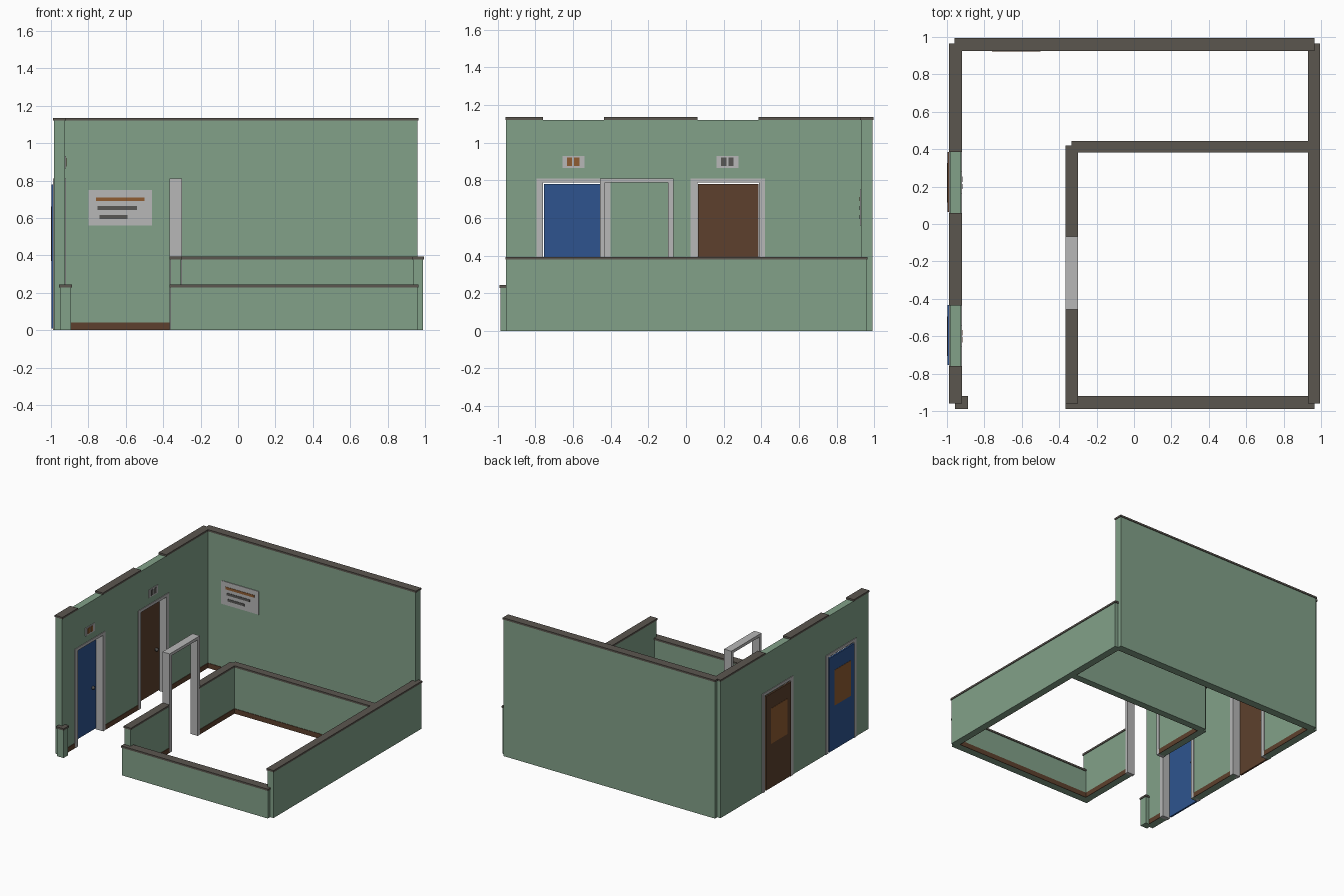
import bpy
import bmesh
import math
from mathutils import Matrix

if "Cube" in bpy.data.objects:
    bpy.data.objects.remove(bpy.data.objects["Cube"])


def material(name, rgb):
    m = bpy.data.materials.new(name)
    lin = [(c / 255 / 12.92) if c < 10 else ((c / 255 + 0.055) / 1.055) ** 2.4 for c in rgb]
    m.diffuse_color = (*lin, 1)
    m.use_nodes = True
    m.node_tree.nodes["Principled BSDF"].inputs["Base Color"].default_value = m.diffuse_color
    return m


GREEN = material("wall_green", (130, 161, 137))
CAP = material("cap_grey", (91, 86, 79))
LIGHT = material("light_grey", (183, 183, 183))
BROWN = material("dark_brown", (93, 64, 45))
BLUE = material("door_blue", (46, 84, 143))
ORANGE = material("orange_brown", (143, 92, 50))
DARK = material("sign_grey", (88, 87, 85))


def finish(name, bm, mat):
    me = bpy.data.meshes.new(name)
    bm.to_mesh(me)
    bm.free()
    me.materials.append(mat)
    ob = bpy.data.objects.new(name, me)
    bpy.context.collection.objects.link(ob)
    return ob


def boxes(name, mat, *spans):
    """One object from boxes given as (x0, x1, y0, y1, z0, z1)."""
    bm = bmesh.new()
    for x0, x1, y0, y1, z0, z1 in spans:
        mtx = Matrix.Translation(((x0 + x1) / 2, (y0 + y1) / 2, (z0 + z1) / 2))
        mtx = mtx @ Matrix.Diagonal((x1 - x0, y1 - y0, z1 - z0, 1))
        bmesh.ops.create_cube(bm, size=1, matrix=mtx)
    return finish(name, bm, mat)


def wall(name, x0, x1, y0, y1, h):
    """Wall body with a slightly overhanging cap; h is the top of the cap."""
    o = 0.005
    boxes(name, GREEN, (x0, x1, y0, y1, 0, h - 0.015))
    boxes(name + "_cap", CAP, (x0 - o, x1 + o, y0 - o, y1 + o, h - 0.015, h))


TALL, LOW, FRONT = 1.135, 0.393, 0.243

# Tall back wall, low side, inner and front walls
wall("back_wall", -0.955, 0.96, 0.93, 0.99, TALL)
wall("right_wall", 0.935, 0.99, -0.955, 0.96, LOW)
wall("inner_wall", -0.33, 0.94, 0.387, 0.44, LOW)
wall("front_wall", -0.362, 0.96, -0.985, -0.925, FRONT)
wall("front_stub", -0.953, -0.892, -0.985, -0.925, FRONT)
wall("partition_front", -0.36, -0.304, -0.955, -0.452, LOW)
wall("partition_back", -0.36, -0.304, -0.07, 0.415, LOW)

# Tall left wall with two door openings, caps broken above the doors
XL, XR = -0.985, -0.925
SHIFTS = {"brown": 0.0, "blue": -0.82}
for name, a, b in (("front", -0.955, -0.765), ("middle", -0.43, 0.055), ("back", 0.39, 0.96)):
    wall("left_wall_" + name, XL, XR, a, b, TALL)

for name, s in SHIFTS.items():
    boxes(name + "_lintel", GREEN, (XL, XR, s + 0.055, s + 0.39, 0.80, TALL - 0.015))
    # Door surround running through the wall
    boxes(name + "_door_frame", LIGHT,
          (-0.99, -0.92, s + 0.025, s + 0.06, 0, 0.81),
          (-0.99, -0.92, s + 0.388, s + 0.42, 0, 0.81),
          (-0.99, -0.92, s + 0.06, s + 0.388, 0.787, 0.81))
    # Door leaf and outer panel
    boxes(name + "_door", BLUE if name == "blue" else BROWN,
          (-0.998, -0.984, s + 0.065, s + 0.386, 0.01, 0.78))
    boxes(name + "_door_panel", ORANGE, (-1.0, -0.997, s + 0.115, s + 0.325, 0.37, 0.66))
    # Inner knob
    bm = bmesh.new()
    bmesh.ops.create_uvsphere(bm, u_segments=12, v_segments=8, radius=0.014,
                              matrix=Matrix.Translation((-0.975, s + 0.34, 0.36)))
    finish(name + "_door_knob", bm, DARK)
    # Small sign above the door
    boxes(name + "_door_sign", LIGHT, (XR, XR + 0.005, s + 0.163, s + 0.28, 0.865, 0.93))
    boxes(name + "_door_sign_marks", ORANGE if name == "blue" else DARK,
          (XR, XR + 0.008, s + 0.187, s + 0.215, 0.875, 0.92),
          (XR, XR + 0.008, s + 0.225, s + 0.253, 0.875, 0.92))

# Free-standing frame in the partition gap
boxes("partition_frame", LIGHT,
      (-0.365, -0.299, -0.457, -0.43, 0, 0.81),
      (-0.365, -0.299, -0.095, -0.066, 0, 0.81),
      (-0.365, -0.299, -0.43, -0.095, 0.787, 0.81))

# Notice board on the back wall
boxes("notice_board", LIGHT, (-0.80, -0.46, 0.925, 0.93, 0.56, 0.75))
boxes("notice_heading", ORANGE, (-0.76, -0.50, 0.922, 0.93, 0.69, 0.71))
boxes("notice_lines", DARK,
      (-0.75, -0.54, 0.922, 0.93, 0.643, 0.663),
      (-0.74, -0.59, 0.922, 0.93, 0.595, 0.615))

# Skirting boards along the inner faces
T, H = 0.004, 0.04
boxes("skirting_boards", BROWN,
      (XR, 0.935, 0.93 - T, 0.93, 0, H),
      (XR, XR + T, -0.92, -0.795, 0, H),
      (XR, XR + T, -0.40, 0.025, 0, H),
      (XR, XR + T, 0.42, 0.93, 0, H),
      (0.935 - T, 0.935, -0.925, 0.93, 0, H),
      (-0.304, 0.935, 0.387 - T, 0.387, 0, H),
      (-0.304, 0.935, -0.925, -0.925 + T, 0, H),
      (-0.304, -0.304 + T, -0.925, -0.457, 0, H),
      (-0.304, -0.304 + T, -0.066, 0.387, 0, H))
